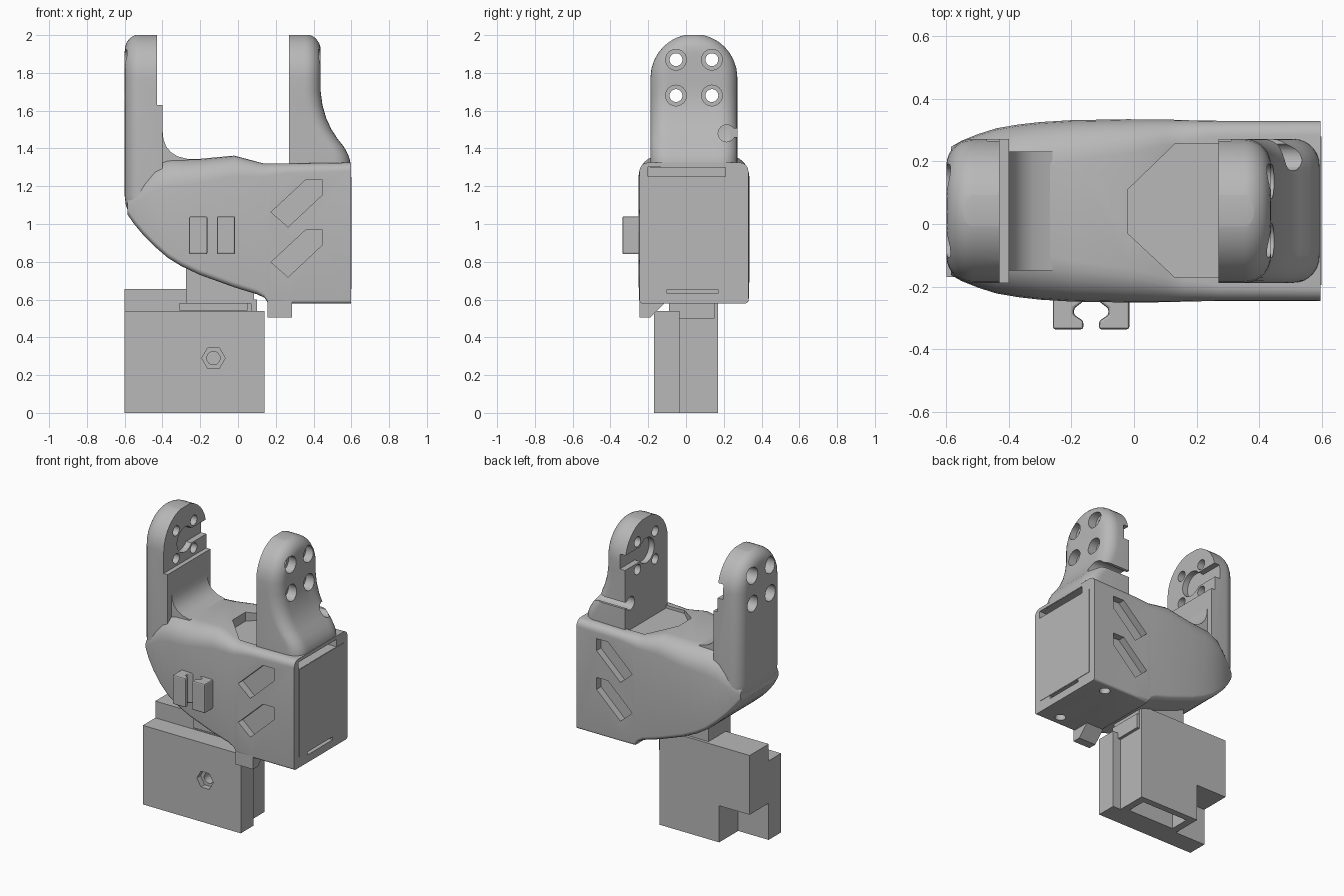
import bpy, bmesh, math
from mathutils import Vector

if "Cube" in bpy.data.objects:
    bpy.data.objects.remove(bpy.data.objects["Cube"], do_unlink=True)

grey = bpy.data.materials.new("plain grey")
grey.use_nodes = True
tone = (0.48, 0.48, 0.48, 1)
grey.diffuse_color = tone
grey.node_tree.nodes["Principled BSDF"].inputs["Base Color"].default_value = tone

MID = 0.042          # y of the body's centre plane
HORN = 1.775         # height of the pivot axis
R, FILLET = 0.23, 0.085


def loft(name, rings):
    """Skin a list of equal-length rings and cap both ends."""
    bm = bmesh.new()
    loops = [[bm.verts.new(p) for p in ring] for ring in rings]
    n = len(loops[0])
    for a, b in zip(loops, loops[1:]):
        for i in range(n):
            j = (i + 1) % n
            bm.faces.new((a[i], a[j], b[j], b[i]))
    bm.faces.new(loops[0])
    bm.faces.new(loops[-1])
    bmesh.ops.recalc_face_normals(bm, faces=bm.faces)
    mesh = bpy.data.meshes.new(name)
    bm.to_mesh(mesh)
    bm.free()
    mesh.materials.append(grey)
    ob = bpy.data.objects.new(name, mesh)
    bpy.context.collection.objects.link(ob)
    return ob


def prism(name, axis, pts, a, b):
    """Extrude a 2D outline along an axis from a to b."""
    place = {"x": lambda p, d: (d, p[0], p[1]),
             "y": lambda p, d: (p[0], d, p[1]),
             "z": lambda p, d: (p[0], p[1], d)}[axis]
    return loft(name, [[place(p, d) for p in pts] for d in (a, b)])


def box(name, x, y, z):
    return prism(name, "z", [(x[0], y[0]), (x[1], y[0]), (x[1], y[1]), (x[0], y[1])], *z)


def rod(name, axis, c, r, a, b, n=24):
    pts = [(c[0] + r * math.cos(math.tau * i / n), c[1] + r * math.sin(math.tau * i / n))
           for i in range(n)]
    return prism(name, axis, pts, a, b)


def cut(ob, *cutters):
    bpy.context.view_layer.objects.active = ob
    for c in cutters:
        c.hide_render = True
        m = ob.modifiers.new("cut", "BOOLEAN")
        m.operation, m.solver, m.object = "DIFFERENCE", "EXACT", c
        bpy.ops.object.modifier_apply(modifier=m.name)
        bpy.data.objects.remove(c, do_unlink=True)


def smooth(ob, angle=32):
    bpy.ops.object.select_all(action="DESELECT")
    ob.select_set(True)
    bpy.context.view_layer.objects.active = ob
    bpy.ops.object.shade_smooth_by_angle(angle=math.radians(angle))


# Main housing: rounded sections along x
def section(x, zb, zt, hw, rt, rb):
    ring = []
    for sy, sz, z, r, start in ((1, 1, zt, rt, 0), (-1, 1, zt, rt, 90),
                                (-1, -1, zb, rb, 180), (1, -1, zb, rb, 270)):
        for i in range(7):
            t = math.radians(start + 15 * i)
            ring.append((x, MID + sy * (hw - r) + r * math.cos(t), z - sz * r + r * math.sin(t)))
    return ring


housing = loft("housing", [section(*s) for s in (
    (-0.585, 1.05, 1.13, 0.205, 0.04, 0.03),
    (-0.55, 1.00, 1.20, 0.225, 0.09, 0.03),
    (-0.50, 0.94, 1.27, 0.245, 0.13, 0.03),
    (-0.44, 0.88, 1.33, 0.264, 0.15, 0.03),
    (-0.37, 0.82, 1.35, 0.276, 0.15, 0.03),
    (-0.30, 0.777, 1.345, 0.284, 0.14, 0.03),
    (-0.20, 0.73, 1.345, 0.290, 0.13, 0.03),
    (-0.02, 0.665, 1.362, 0.293, 0.11, 0.03),
    (0.10, 0.628, 1.33, 0.292, 0.08, 0.03),
    (0.14, 0.61, 1.32, 0.291, 0.07, 0.02),
    (0.16, 0.58, 1.32, 0.290, 0.065, 0.02),
    (0.27, 0.58, 1.32, 0.288, 0.05, 0.015),
    (0.597, 0.58, 1.325, 0.288, 0.045, 0.015))])
cut(housing,
    prism("pocket", "z", [(-0.02, -0.03), (0.13, -0.17), (0.3, -0.17), (0.3, 0.255),
                          (0.13, 0.255), (-0.02, 0.11)], 1.3, 1.5),
    box("top_slot", (0.5, 0.7), (-0.2, 0.21), (1.252, 1.302)),
    box("bottom_slot", (0.56, 0.7), (-0.1, 0.17), (0.632, 0.652)))
for y in (-0.17, 0.26):
    cut(housing, rod("screw_hole", "z", (0.455, y), 0.034, 0.5, 0.68))
for dz in (0, -0.265):
    vent = [(x, z + dz) for x, z in ((0.175, 1.063), (0.265, 0.984), (0.445, 1.153),
                                     (0.445, 1.235), (0.36, 1.235))]
    cut(housing, prism("vent_front", "y", vent, -0.4, MID - 0.24),
        prism("vent_back", "y", vent, MID + 0.24, 0.5))
smooth(housing)

# Thin cover plate on the open end
cover = box("end_cover", (0.59, 0.6), (-0.195, 0.28), (0.655, 1.25))


# Arms: horizontal slices of a round-topped slab with a filleted outer rim
def arm(name, side, inner, base):
    slices = list(base) + [(HORN + (R - 0.0055) * math.sin(math.radians(a)), base[-1][1])
                           for a in (0, 12, 24, 36, 46, 55, 63, 70, 76, 81, 85, 88, 90)]
    rings = []
    for z, outer in slices:
        dz = max(0, z - HORN)
        w = math.sqrt(R * R - dz * dz)
        ring = [(inner * side, MID - w, z)]
        for i in range(25):
            y = w * math.sin(math.radians(-90 + 7.5 * i))
            over = max(0, math.hypot(y, dz) - (R - FILLET))
            drop = FILLET - math.sqrt(max(0, FILLET ** 2 - over ** 2))
            ring.append((side * (outer - drop), MID + y, z))
        ring.append((inner * side, MID + w, z))
        rings.append(ring)
    ob = loft(name, rings)
    for sy in (-1, 1):
        for sz in (-1, 1):
            c = (MID + sy * 0.095, HORN + sz * 0.095)
            cut(ob, rod("bolt_hole", "x", c, 0.034, side * 0.2, side * 0.7),
                rod("bolt_head", "x", c, 0.055, side * (inner + 0.11), side * 0.7))
    return ob


left_arm = arm("left_arm", 1, 0.27, [(1.3, 0.595), (1.34, 0.592), (1.37, 0.582), (1.41, 0.56),
                                     (1.45, 0.528), (1.5, 0.495), (1.56, 0.467),
                                     (1.63, 0.447), (1.7, 0.438)])
right_arm = arm("right_arm", -1, 0.4, [(0.95, 0.505), (1.0, 0.545), (1.05, 0.575),
                                       (1.1, 0.594), (1.15, 0.6)])
cut(right_arm, box("step", (-0.43, -0.3), (-0.3, 0.4), (1.63, 2.1)))
# Horn recess, open towards the back
for ob, a, b in ((left_arm, 0.2, 0.31), (right_arm, -0.47, -0.3)):
    cut(ob, rod("horn_seat", "x", (MID, HORN), 0.085, a, b, 32),
        box("horn_slot", (a, b), (MID, 0.4), (HORN - 0.05, HORN + 0.05)))
# Cable keyhole at the foot of the left arm
cut(left_arm, rod("cable_hole", "x", (0.215, 1.48), 0.045, 0.2, 0.7),
    box("cable_slot", (0.2, 0.7), (0.215, 0.4), (1.46, 1.505)))
smooth(left_arm)
smooth(right_arm)

# Curved fillet between the right arm and the housing
smooth(prism("arm_fillet", "y", [(-0.43, 1.2), (-0.4, 1.5), (-0.395, 1.45), (-0.38, 1.41),
                                 (-0.355, 1.38), (-0.32, 1.358), (-0.26, 1.343), (-0.26, 1.2)],
             MID - 0.19, MID + 0.19))

# Cable clip: two facing hooks
hook = [(-0.122, -0.337), (-0.025, -0.337), (-0.025, -0.31), (-0.055, -0.29), (-0.055, -0.27),
        (-0.025, -0.248), (-0.025, -0.2), (-0.122, -0.2)]
for name, s in (("clip_hook_right", 1), ("clip_hook_left", -1)):
    clip = prism(name, "z", [(-0.137 + s * x, y) for x, y in hook], 0.84, 1.04)
    bev = clip.modifiers.new("soft edges", "BEVEL")
    bev.width, bev.segments = 0.008, 2

# Wedge tab under the housing
prism("under_tab", "x", [(-0.246, 0.505), (-0.19, 0.505), (-0.11, 0.585), (-0.246, 0.6)],
      0.155, 0.285)

# Neck and mounting block
box("neck", (-0.275, 0.085), (-0.09, 0.15), (0.58, 0.82))
box("neck_lip", (0.07, 0.1), (-0.09, 0.15), (0.5, 0.6))
front_block = box("front_block", (-0.6, 0.14), (-0.17, -0.035), (0, 0.54))
cut(front_block,
    rod("nut_pocket", "y", (-0.13, 0.29), 0.062, -0.3, -0.13, 6),
    rod("nut_bore", "y", (-0.13, 0.29), 0.035, -0.3, -0.06))
back_block = prism("back_block", "y", [(-0.37, 0), (0.08, 0), (0.08, 0.655), (-0.6, 0.655),
                                       (-0.6, 0.25), (-0.37, 0.25)], -0.036, 0.17)
cut(back_block,
    box("front_groove", (-0.31, 0.05), (-0.1, 0.0), (0.545, 0.58)),
    box("cavity", (-0.32, 0.03), (-0.01, 0.125), (-0.1, 0.3)))
for i in range(2):
    y = 0.03 + 0.04 * i
    box(f"cavity_rib_{i + 1}", (-0.33, 0.04), (y, y + 0.015), (0.08, 0.3))
